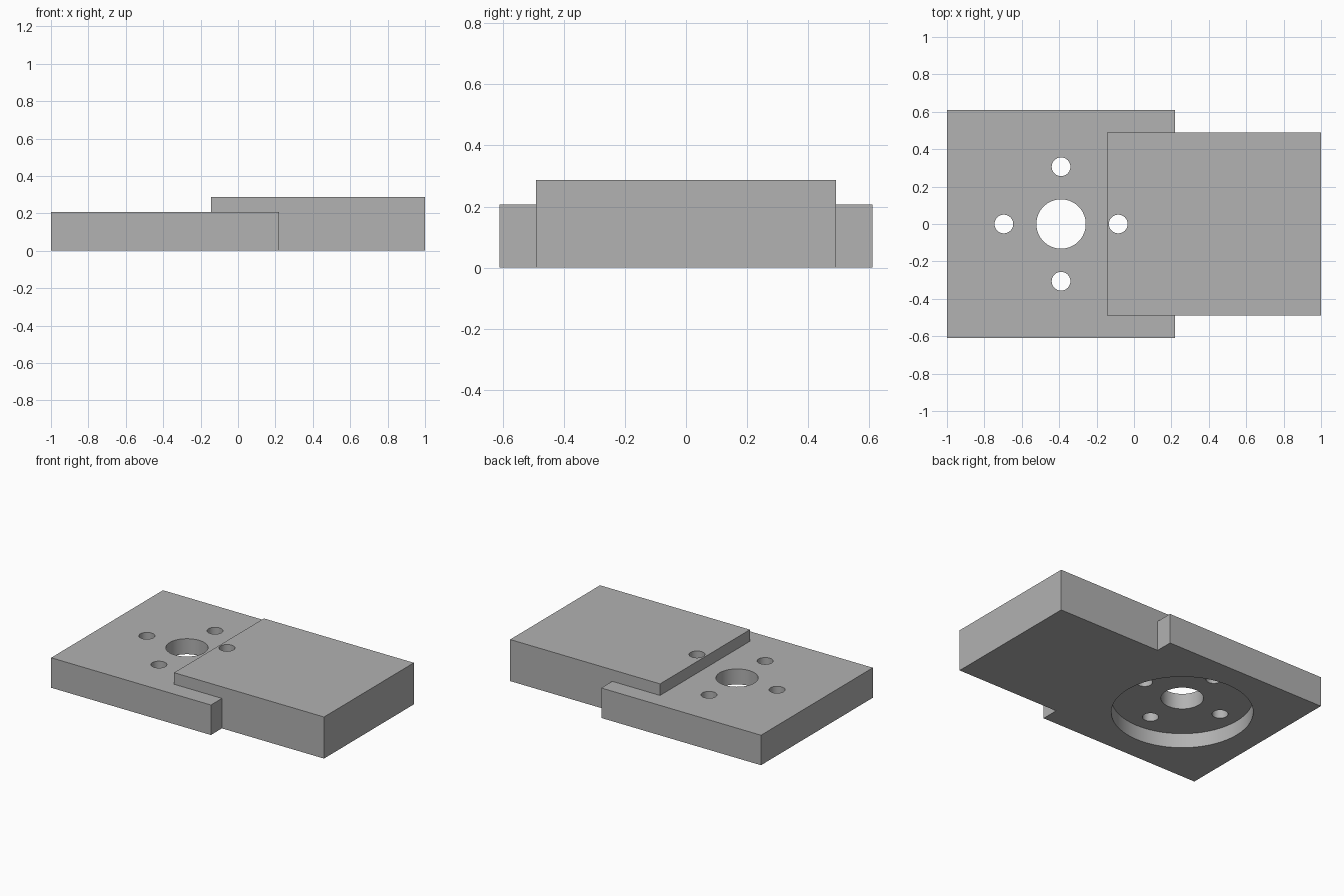
import bpy
import math

default = bpy.data.objects.get("Cube")
if default:
    bpy.data.objects.remove(default, do_unlink=True)

grey = bpy.data.materials.new("plain_grey")
grey.use_nodes = True
colour = (0.445, 0.445, 0.445, 1)
grey.diffuse_color = colour
grey.node_tree.nodes["Principled BSDF"].inputs["Base Color"].default_value = colour

PLATE_TOP, BLOCK_TOP = 0.207, 0.287
HOLE_X = -0.39       # centre of the bolt circle
BOLT_RADIUS = 0.306


def box(name, x0, x1, half_y, top):
    """Slab standing on the ground, symmetric in y."""
    bpy.ops.mesh.primitive_cube_add(size=1, location=((x0 + x1) / 2, 0, top / 2))
    ob = bpy.context.object
    ob.name = name
    ob.scale = (x1 - x0, 2 * half_y, top)
    bpy.ops.object.transform_apply(location=True, scale=True)
    ob.data.materials.append(grey)
    return ob


def cylinder(name, x, y, radius, z0, z1):
    bpy.ops.mesh.primitive_cylinder_add(vertices=64, radius=radius, depth=z1 - z0,
                                        location=(x, y, (z0 + z1) / 2))
    ob = bpy.context.object
    ob.name = name
    ob.hide_render = True
    ob.data.materials.append(grey)
    return ob


def combine(target, tool, operation):
    """Apply a boolean and discard the tool."""
    mod = target.modifiers.new(operation.lower(), "BOOLEAN")
    mod.operation = operation
    mod.solver = "EXACT"
    mod.object = tool
    bpy.context.view_layer.objects.active = target
    bpy.ops.object.modifier_apply(modifier=mod.name)
    bpy.data.objects.remove(tool, do_unlink=True)


# Square mounting plate joined to the thicker block
body = box("mounting_plate", -1, 0.22, 0.61, PLATE_TOP)
combine(body, box("block", -0.145, 1, 0.49, BLOCK_TOP), "UNION")

# Round pocket in the underside
combine(body, cylinder("pocket_cutter", HOLE_X, 0, 0.44, -0.1, 0.1), "DIFFERENCE")

# Centre bore and four bolt holes
combine(body, cylinder("bore_cutter", HOLE_X, 0, 0.132, -0.1, 0.5), "DIFFERENCE")
for i in range(4):
    a = i * math.pi / 2
    combine(body, cylinder("bolt_hole_cutter", HOLE_X + BOLT_RADIUS * math.cos(a),
                           BOLT_RADIUS * math.sin(a), 0.05, -0.1, 0.5), "DIFFERENCE")

# Smooth hole walls, crisp edges
bpy.ops.object.select_all(action="DESELECT")
body.select_set(True)
bpy.context.view_layer.objects.active = body
bpy.ops.object.shade_smooth_by_angle(angle=math.radians(30))
